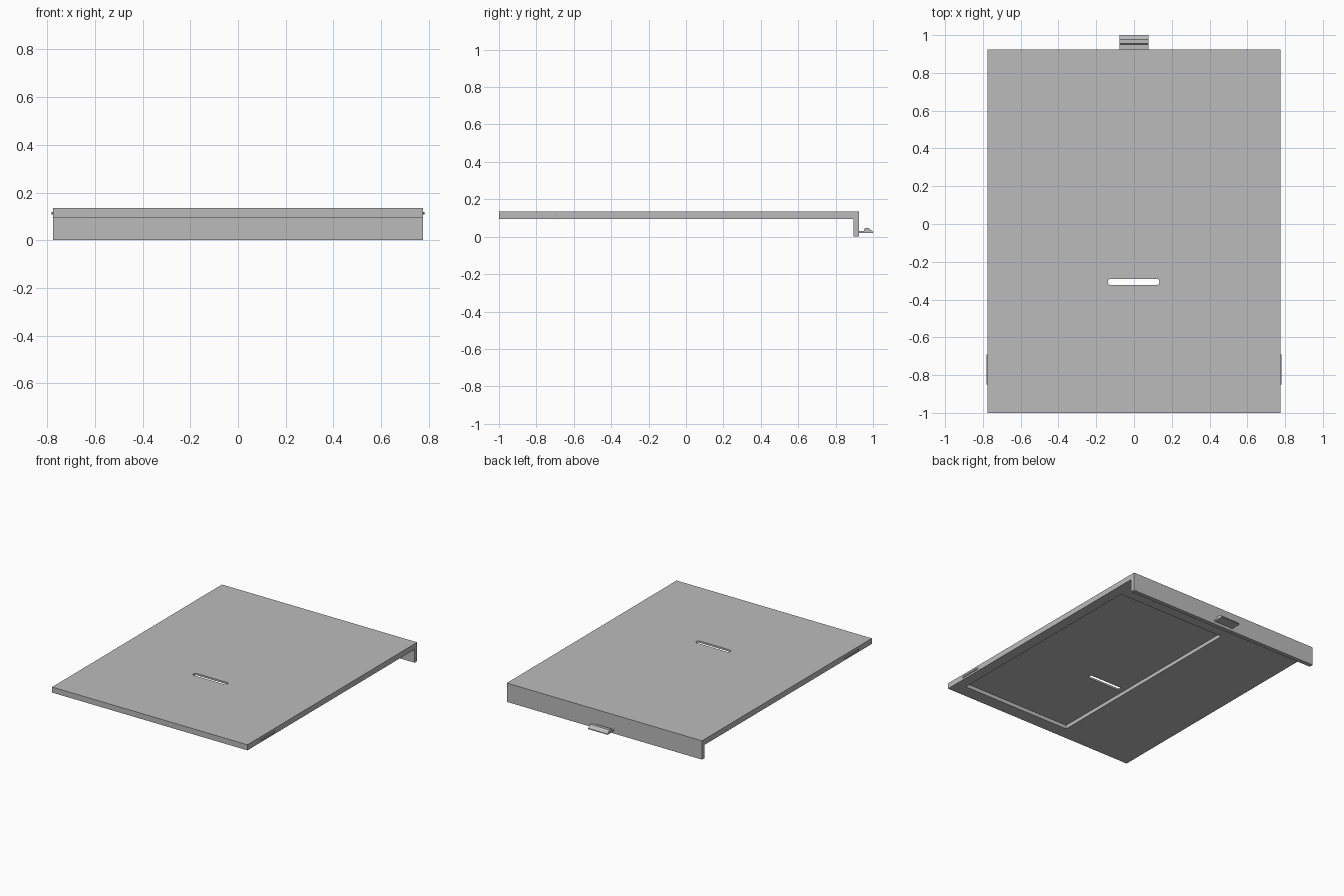
import bpy, bmesh, math
from mathutils import Vector

default = bpy.data.objects.get("Cube")
if default:
    bpy.data.objects.remove(default, do_unlink=True)

grey = bpy.data.materials.new("plain grey")
grey.use_nodes = True
grey.diffuse_color = (0.5, 0.5, 0.5, 1)
grey.node_tree.nodes["Principled BSDF"].inputs["Base Color"].default_value = (0.5, 0.5, 0.5, 1)


def prism(name, outline, sweep):
    """Extrude a closed outline of 3D points along a vector."""
    bm = bmesh.new()
    face = bm.faces.new([bm.verts.new(p) for p in outline])
    ext = bmesh.ops.extrude_face_region(bm, geom=[face])
    moved = [g for g in ext["geom"] if isinstance(g, bmesh.types.BMVert)]
    bmesh.ops.translate(bm, verts=moved, vec=Vector(sweep))
    bmesh.ops.recalc_face_normals(bm, faces=bm.faces)
    mesh = bpy.data.meshes.new(name)
    bm.to_mesh(mesh)
    bm.free()
    mesh.materials.append(grey)
    obj = bpy.data.objects.new(name, mesh)
    bpy.context.collection.objects.link(obj)
    return obj


def cut(target, cutter):
    """Subtract a helper solid, then discard it."""
    cutter.hide_render = True
    mod = target.modifiers.new("cut", "BOOLEAN")
    mod.operation = "DIFFERENCE"
    mod.solver = "EXACT"
    mod.object = cutter
    bpy.context.view_layer.objects.active = target
    bpy.ops.object.modifier_apply(modifier=mod.name)
    bpy.data.objects.remove(cutter, do_unlink=True)


HALF, TOP, UNDER, BACK = 0.775, 0.135, 0.095, 0.925

# Cover panel with the lip folded down at the back
section = [(-1, UNDER), (-1, TOP), (BACK, TOP), (BACK, 0), (0.895, 0), (0.895, UNDER)]
panel = prism("cover_panel", [(-HALF, y, z) for y, z in section], (2 * HALF, 0, 0))

# Shallow off-centre pocket in the underside
pocket = [(-0.17, -0.905), (0.70, -0.905), (0.70, 0.70), (-0.17, 0.70)]
cut(panel, prism("pocket_cutter", [(x, y, 0.05) for x, y in pocket], (0, 0, 0.072)))

# Finger slot with rounded ends
slot = []
for side in (1, -1):
    for i in range(13):
        a = math.pi * (i / 12 - 0.5)
        slot.append((side * (0.119 + 0.017 * math.cos(a)) - 0.002,
                     -0.307 + side * 0.017 * math.sin(a), 0.05))
cut(panel, prism("slot_cutter", slot, (0, 0, 0.2)))

# Snap catch on the back lip
hook = [(0.92, 0.02), (1.0, 0.02), (1.0, 0.026), (0.978, 0.046),
        (0.956, 0.046), (0.95, 0.03), (0.92, 0.03)]
prism("back_catch", [(-0.078, y, z) for y, z in hook], (0.154, 0, 0))

# Slim locating ridges on both sides
for side, name in ((1, "left_ridge"), (-1, "right_ridge")):
    ridge = [(0.77, -0.85), (0.779, -0.85), (0.782, -0.843),
             (0.782, -0.697), (0.779, -0.69), (0.77, -0.69)]
    prism(name, [(side * x, y, 0.108) for x, y in ridge], (0, 0, 0.011))
